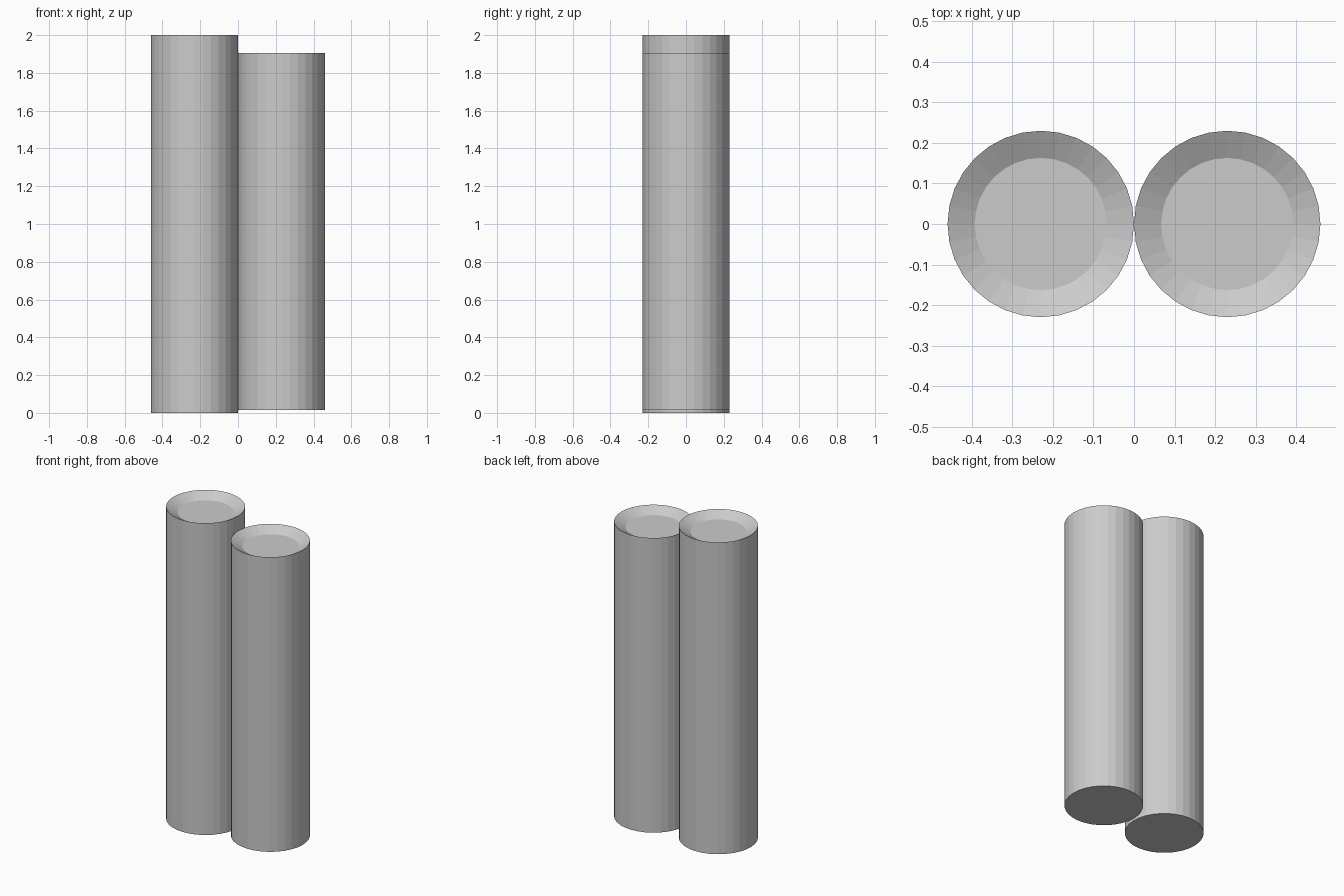
import bpy, bmesh

if "Cube" in bpy.data.objects:
    bpy.data.objects.remove(bpy.data.objects["Cube"])

RADIUS = 0.23
INNER_RADIUS = 0.163
RECESS = 0.036
SIDES = 32


def tube(name, x, z_bottom, z_top):
    """Solid flat-sided cylinder with a shallow dished top."""
    height = z_top - z_bottom
    bm = bmesh.new()
    bmesh.ops.create_cone(bm, cap_ends=True, segments=SIDES,
                          radius1=RADIUS, radius2=RADIUS, depth=height)
    # Inset the top cap and sink it to form the sloping rim
    bm.normal_update()
    top = max(bm.faces, key=lambda f: f.calc_center_median().z)
    inner = bmesh.ops.extrude_discrete_faces  # placeholder for clarity of step
    bmesh.ops.inset_region(bm, faces=[top], thickness=0.01)
    scale = INNER_RADIUS / RADIUS
    for v in top.verts:
        length = v.co.xy.length
        v.co.x *= RADIUS * scale / length
        v.co.y *= RADIUS * scale / length
        v.co.z = height / 2 - RECESS
    bm.normal_update()
    mesh = bpy.data.meshes.new(name)
    bm.to_mesh(mesh)
    bm.free()
    obj = bpy.data.objects.new(name, mesh)
    obj.location = (x, 0, (z_bottom + z_top) / 2)
    bpy.context.collection.objects.link(obj)
    return obj


# Tall tube on the left, slightly shorter one on the right
tube("tall_tube", -RADIUS, 0.0, 2.0)
tube("short_tube", RADIUS, 0.015, 1.905)
